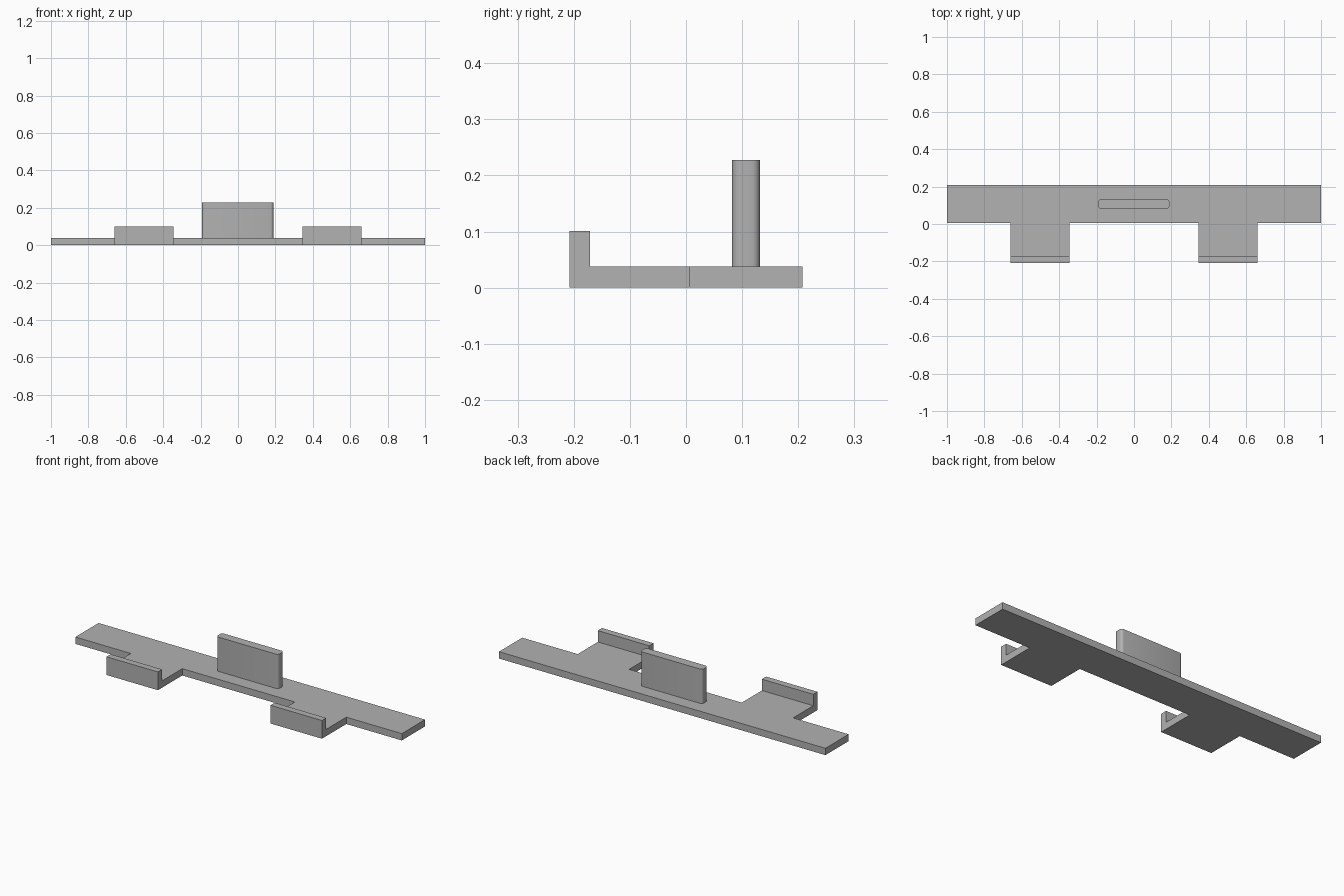
import bpy
import bmesh
import math

cube = bpy.data.objects.get("Cube")
if cube:
    bpy.data.objects.remove(cube, do_unlink=True)

# Single plain grey
grey = bpy.data.materials.new("plain grey")
grey.use_nodes = True
colour = (0.445, 0.445, 0.445, 1)
grey.diffuse_color = colour
grey.node_tree.nodes["Principled BSDF"].inputs["Base Color"].default_value = colour


def extrude_up(bm, faces, height):
    """Raise faces into a solid and return the new top faces."""
    result = bmesh.ops.extrude_face_region(bm, geom=faces)["geom"]
    verts = [g for g in result if isinstance(g, bmesh.types.BMVert)]
    bmesh.ops.translate(bm, vec=(0, 0, height), verts=verts)
    return [g for g in result if isinstance(g, bmesh.types.BMFace)]


def outline_face(bm, points, z):
    return bm.faces.new([bm.verts.new((x, y, z)) for x, y in points])


def finish(bm, name):
    bmesh.ops.recalc_face_normals(bm, faces=bm.faces)
    mesh = bpy.data.meshes.new(name)
    bm.to_mesh(mesh)
    bm.free()
    mesh.materials.append(grey)
    obj = bpy.data.objects.new(name, mesh)
    bpy.context.collection.objects.link(obj)
    return obj


BACK, STEP, LIP, FRONT = 0.208, 0.005, -0.171, -0.208
THICK, LIP_TOP = 0.038, 0.101

# Base plate with two forward tabs, from a mirrored plan outline
half = [(0.345, STEP), (0.345, FRONT), (0.66, FRONT), (0.66, STEP),
        (1, STEP), (1, BACK)]
outline = half + [(-x, y) for x, y in reversed(half)]
bm = bmesh.new()
extrude_up(bm, [outline_face(bm, outline, 0)], THICK)

# Upturned lips: cut the tabs near their front edge and raise the strips
bmesh.ops.bisect_plane(bm, geom=bm.verts[:] + bm.edges[:] + bm.faces[:],
                       plane_co=(0, LIP, 0), plane_no=(0, 1, 0))
strips = [f for f in bm.faces if f.calc_center_median().y < LIP
          and all(v.co.z > THICK - 0.001 for v in f.verts)]
extrude_up(bm, strips, LIP_TOP - THICK)
bmesh.ops.delete(bm, geom=[f for f in strips if f.is_valid], context='FACES_ONLY')
bmesh.ops.dissolve_limit(bm, angle_limit=0.01, verts=bm.verts, edges=bm.edges)
finish(bm, "base_plate_with_lips")

# Upright blade with rounded vertical corners
x0, x1, y0, y1 = -0.192, 0.189, 0.082, 0.132
radius, steps = 0.015, 4
corners = [(x1, y1), (x0, y1), (x0, y0), (x1, y0)]
points = []
for i, (x, y) in enumerate(corners):
    cx = x - math.copysign(radius, x)
    cy = y - radius if y == y1 else y + radius
    for s in range(steps + 1):
        a = (i + s / steps) * math.pi / 2
        points.append((cx + radius * math.cos(a), cy + radius * math.sin(a)))
bm = bmesh.new()
extrude_up(bm, [outline_face(bm, points, THICK)], 0.228 - THICK)
blade = finish(bm, "upright_blade")

bpy.ops.object.select_all(action='DESELECT')
blade.select_set(True)
bpy.context.view_layer.objects.active = blade
bpy.ops.object.shade_smooth_by_angle(angle=math.radians(30))
